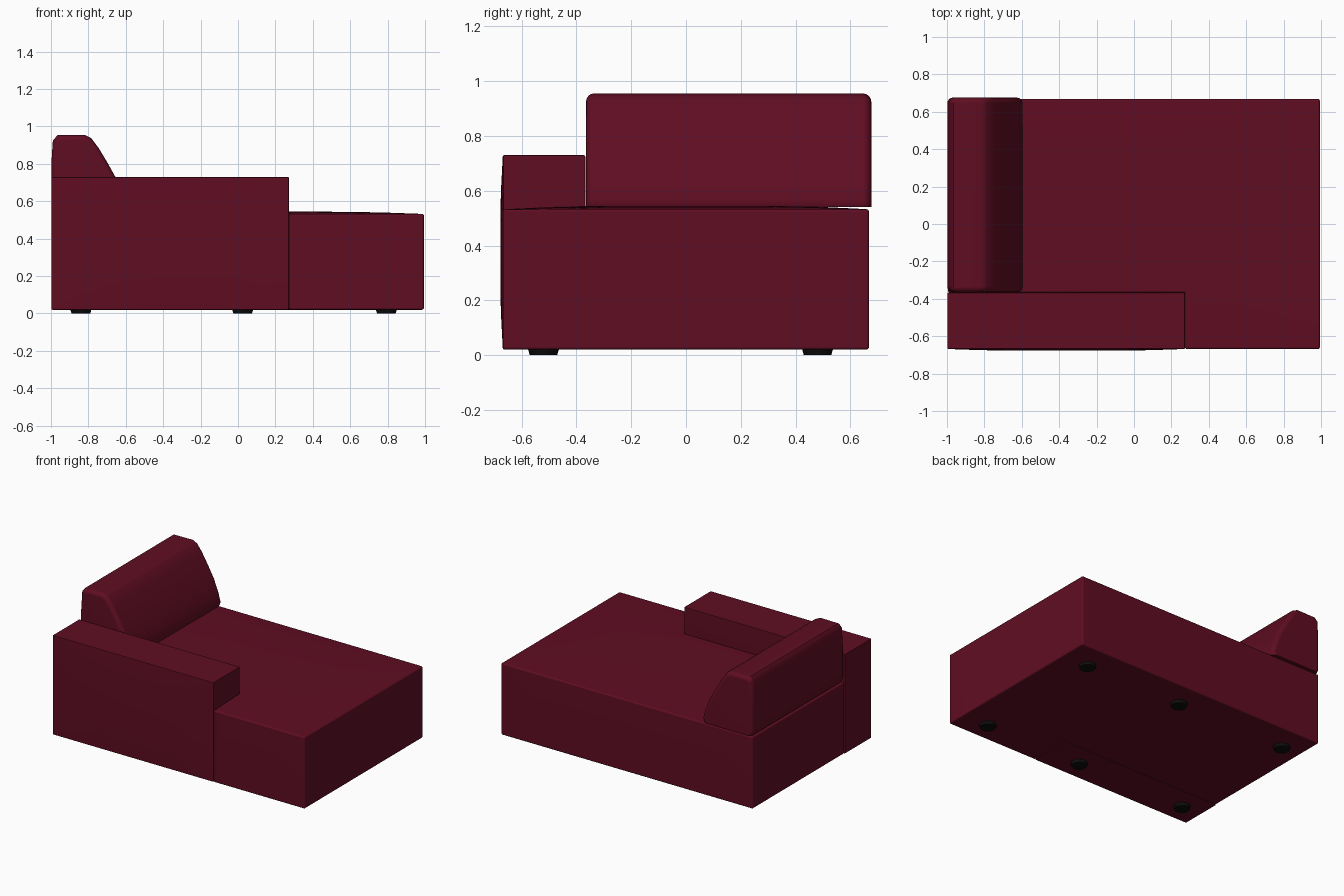
import bpy, bmesh, math
from mathutils import Vector

cube = bpy.data.objects.get("Cube")
if cube:
    bpy.data.objects.remove(cube, do_unlink=True)


def material(name, rgb):
    m = bpy.data.materials.new(name)
    m.use_nodes = True
    m.diffuse_color = (*rgb, 1)
    bsdf = m.node_tree.nodes["Principled BSDF"]
    bsdf.inputs["Base Color"].default_value = (*rgb, 1)
    bsdf.inputs["Roughness"].default_value = 0.9
    return m


fabric = material("burgundy fabric", (0.115, 0.004, 0.016))
plastic = material("black plastic", (0.004, 0.004, 0.004))


def finish(bm, name, mat):
    bmesh.ops.recalc_face_normals(bm, faces=bm.faces[:])
    mesh = bpy.data.meshes.new(name)
    bm.to_mesh(mesh)
    bm.free()
    mesh.materials.append(mat)
    ob = bpy.data.objects.new(name, mesh)
    bpy.context.collection.objects.link(ob)
    bpy.ops.object.select_all(action='DESELECT')
    ob.select_set(True)
    bpy.context.view_layer.objects.active = ob
    bpy.ops.object.shade_smooth_by_angle(angle=math.radians(40))
    ob.modifiers.new("even shading", 'WEIGHTED_NORMAL').keep_sharp = True
    return ob


def prism(points, direction):
    """Closed outline pushed along a direction."""
    bm = bmesh.new()
    face = bm.faces.new([bm.verts.new(p) for p in points])
    new = bmesh.ops.extrude_face_region(bm, geom=[face], use_keep_orig=True)["geom"]
    verts = [v for v in new if isinstance(v, bmesh.types.BMVert)]
    bmesh.ops.translate(bm, verts=verts, vec=direction)
    bmesh.ops.recalc_face_normals(bm, faces=bm.faces[:])
    return bm


def round_edges(bm, edges, width, segments=3):
    bmesh.ops.bevel(bm, geom=edges, offset=width, segments=segments, profile=0.5,
                    affect='EDGES', clamp_overlap=True)


def slice_up(bm, axis, low, high, count):
    for i in range(1, count):
        co, no = Vector(), Vector()
        co[axis] = low + (high - low) * i / count
        no[axis] = 1
        bmesh.ops.bisect_plane(bm, geom=bm.verts[:] + bm.edges[:] + bm.faces[:],
                               plane_co=co, plane_no=no)


def sharp(bm):
    return [e for e in bm.edges if e.calc_face_angle(0) > math.radians(50)]


FLOOR, SEAT, ARM = 0.02, 0.532, 0.73
HX, HY = 0.994, 0.668
ARM_X, ARM_Y = 0.273, -0.367

# L-shaped seat block with a softly crowned top
outline = [(-HX, ARM_Y), (ARM_X, ARM_Y), (ARM_X, -HY), (HX, -HY), (HX, HY), (-HX, HY)]
bm = prism([(x, y, FLOOR) for x, y in outline], (0, 0, SEAT - FLOOR))
round_edges(bm, sharp(bm), 0.01)
slice_up(bm, 0, -HX, HX, 9)
slice_up(bm, 1, -HY, HY, 7)
for v in bm.verts:
    if v.co.z > SEAT - 0.02:
        v.co.z += 0.013 * (1 - (v.co.x / HX) ** 4) * (1 - (v.co.y / HY) ** 4)
finish(bm, "seat_block", fabric)

# Low armrest along the front, its outer face slightly padded
outline = [(-0.998, -0.668), (ARM_X, -0.668), (ARM_X, ARM_Y), (-0.998, ARM_Y)]
bm = prism([(x, y, FLOOR) for x, y in outline], (0, 0, ARM - FLOOR))
round_edges(bm, sharp(bm), 0.006, 2)
slice_up(bm, 0, -0.998, ARM_X, 7)
slice_up(bm, 2, FLOOR, ARM, 5)
for v in bm.verts:
    if v.co.y < -0.66:
        u = (v.co.x - (ARM_X - 0.998) / 2) / 0.636
        w = (v.co.z - (ARM + FLOOR) / 2) / 0.356
        v.co.y -= 0.009 * max(0, 1 - u ** 4) * max(0, 1 - w ** 4)
finish(bm, "armrest", fabric)

# Wedge bolster along the side, rounded at both ends
profile = [(-0.985, 0.54), (-0.998, 0.57), (-0.998, 0.8), (-0.99, 0.925), (-0.965, 0.953),
           (-0.82, 0.955), (-0.785, 0.938), (-0.745, 0.885), (-0.7, 0.81), (-0.65, 0.72),
           (-0.615, 0.63), (-0.596, 0.565), (-0.605, 0.54)]
bm = prism([(x, -0.365, z) for x, z in profile], (0, 1.041, 0))
caps = [e for e in bm.edges
        if abs(e.verts[0].co.y - e.verts[1].co.y) < 0.01]
upper = [e for e in caps if max(v.co.z for v in e.verts) > 0.55]
round_edges(bm, upper, 0.03, 4)
finish(bm, "bolster", fabric)

# Six short round feet
for row, y in (("front", -0.52), ("back", 0.48)):
    for side, x in (("right", -0.84), ("middle", 0.025), ("left", 0.793)):
        bm = bmesh.new()
        bmesh.ops.create_cone(bm, cap_ends=True, segments=24, radius1=0.05,
                              radius2=0.057, depth=0.024)
        bmesh.ops.translate(bm, verts=bm.verts[:], vec=(x, y, 0.012))
        finish(bm, f"{row}_{side}_foot", plastic)
